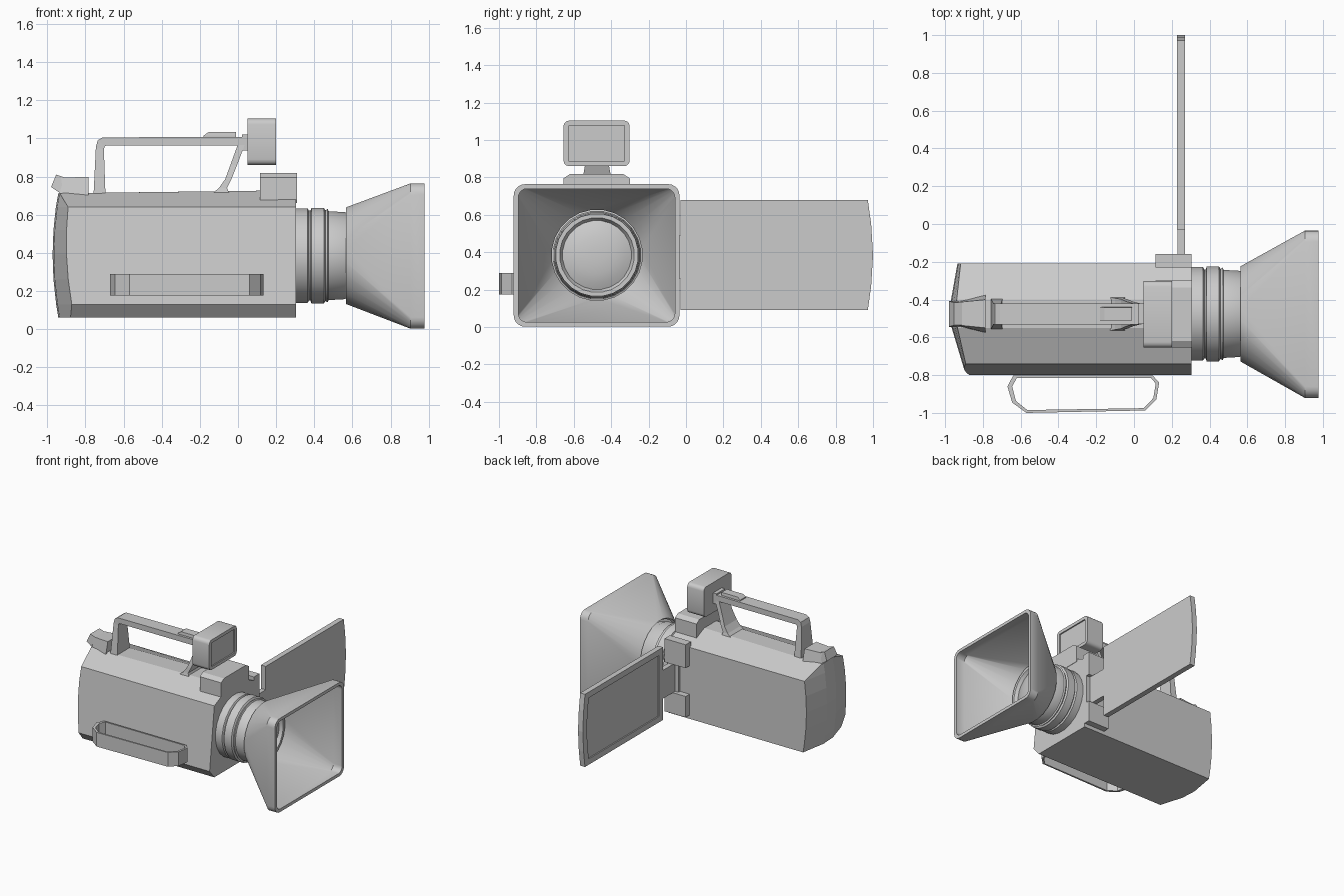
import bpy, bmesh, math

if "Cube" in bpy.data.objects:
    bpy.data.objects.remove(bpy.data.objects["Cube"])

CY, CZ = -0.476, 0.385      # lens axis


def finish(name, bm, smooth=None, flatten=False):
    bmesh.ops.remove_doubles(bm, verts=bm.verts, dist=0.0005)
    if flatten:
        bmesh.ops.dissolve_limit(bm, angle_limit=0.01, verts=bm.verts, edges=bm.edges)
    bmesh.ops.recalc_face_normals(bm, faces=bm.faces)
    me = bpy.data.meshes.new(name)
    bm.to_mesh(me)
    bm.free()
    ob = bpy.data.objects.new(name, me)
    bpy.context.collection.objects.link(ob)
    if smooth:
        bpy.ops.object.select_all(action='DESELECT')
        ob.select_set(True)
        bpy.context.view_layer.objects.active = ob
        bpy.ops.object.shade_smooth_by_angle(angle=math.radians(smooth))
    return ob


def loft(name, rings, closed=False, smooth=None):
    """Skin a list of equal-length point rings; cap the ends unless closed."""
    bm = bmesh.new()
    vs = [[bm.verts.new(p) for p in r] for r in rings]
    n = len(vs[0])
    pairs = list(zip(vs, vs[1:])) + ([(vs[-1], vs[0])] if closed else [])
    for a, b in pairs:
        for i in range(n):
            j = (i + 1) % n
            bm.faces.new((a[i], a[j], b[j], b[i]))
    if not closed:
        bm.faces.new(vs[0])
        bm.faces.new(vs[-1])
    return finish(name, bm, smooth)


def at_x(x, pts):
    return [(x, y, z) for y, z in pts]


def scaled(pts, sy, sz):
    cy = (min(p[0] for p in pts) + max(p[0] for p in pts)) / 2
    cz = (min(p[1] for p in pts) + max(p[1] for p in pts)) / 2
    return [(cy + (y - cy) * sy, cz + (z - cz) * sz) for y, z in pts]


def box(name, x0, x1, y0, y1, z0, z1):
    sq = [(y0, z0), (y1, z0), (y1, z1), (y0, z1)]
    return loft(name, [at_x(x0, sq), at_x(x1, sq)])


def rrect(cy, cz, hw, hh, r, seg=5):
    pts = []
    for k, (sy, sz) in enumerate([(1, 1), (-1, 1), (-1, -1), (1, -1)]):
        for j in range(seg + 1):
            a = math.radians(90 * k + 90 * j / seg)
            pts.append((cy + sy * (hw - r) + r * math.cos(a),
                        cz + sz * (hh - r) + r * math.sin(a)))
    return pts


def circle(r, n=24):
    return [(CY + r * math.cos((i + .5) * math.tau / n),
             CZ + r * math.sin((i + .5) * math.tau / n)) for i in range(n)]


def bar(name, sections):
    """Strip of rectangular sections: two (x, z) edge points and a half width."""
    return loft(name, [[(a[0], CY - w, a[1]), (a[0], CY + w, a[1]),
                        (b[0], CY + w, b[1]), (b[0], CY - w, b[1])]
                       for a, b, w in sections])


# main body: rows in z, with a bulged rear
def rear_x(y, z):
    pts = [(-.80, -.89), (-.55, -.965), (-.42, -.972), (-.21, -.935)]
    for (y0, x0), (y1, x1) in zip(pts, pts[1:]):
        if y <= y1 + 1e-6:
            break
    return x0 + (x1 - x0) * (y - y0) / (y1 - y0) + .03 * ((z - .39) / .33) ** 2


rows = [(.06, -.74, -.21), (.13, -.80, -.21), (.26, -.785, -.21), (.39, -.77, -.21),
        (.52, -.755, -.21), (.64, -.74, -.21), (.72, -.55, -.40)]
bm = bmesh.new()
back, front = [], []
for z, y0, y1 in rows:
    ys = [y0, max(-.55, y0 + .01), min(-.42, y1 - .01), y1]
    back.append([bm.verts.new((rear_x(y, z), y, z - (.008 if z > .7 else 0))) for y in ys])
    front.append([bm.verts.new((.305, y, z + (.008 if z > .7 else 0))) for y in ys])
for g in (back, front):
    for a, b in zip(g, g[1:]):
        for i in range(3):
            bm.faces.new((a[i], a[i + 1], b[i + 1], b[i]))


def rim(g):
    return g[0] + [r[-1] for r in g[1:-1]] + g[-1][::-1] + [r[0] for r in g[-2:0:-1]]


rb, rf = rim(back), rim(front)
for i in range(len(rb)):
    j = (i + 1) % len(rb)
    bm.faces.new((rb[i], rb[j], rf[j], rf[i]))
finish("camera_body", bm, flatten=True)

# lens barrel with grooves, recess and domed glass
prof = [(.29, .25), (.365, .25), (.372, .238), (.38, .238), (.385, .253), (.45, .253),
        (.458, .24), (.47, .247), (.475, .235), (.56, .23), (.57, .225)]
loft("lens_barrel", [at_x(x, circle(r)) for x, r in prof], smooth=30)
glass = [(.56, .225), (.60, .222), (.60, .20), (.575, .185), (.59, .15), (.602, .10), (.608, .04)]
loft("lens_glass", [at_x(x, circle(r)) for x, r in glass], smooth=30)

# lens hood, hollow, blending circle to rounded rectangle
outer = rrect(-.478, .383, .443, .381, .06)
inner = rrect(-.478, .383, .418, .356, .045)
loft("lens_hood", [at_x(.565, circle(.255)), at_x(.905, outer), at_x(.977, outer),
                   at_x(.977, inner), at_x(.90, inner), at_x(.58, circle(.243))],
     closed=True, smooth=30)

# block above the lens
loft("front_block", [at_x(x, [(-.655, .66), (-.30, .66), (-.30, .795), (-.335, .818),
                              (-.62, .818), (-.655, .795)]) for x in (.115, .308)])

# hinge for the side screen
for part, z0, z1 in (("upper", .49, .68), ("lower", .09, .26)):
    box("hinge_" + part, .115, .305, -.23, -.16, z0, z1)
box("hinge_plate", .20, .305, -.23, -.19, .20, .55)
box("screen_arm", .23, .27, -.20, -.02, .26, .49)

# fold-out screen with recessed display
panel = [(-.03, .09), (.972, .09), (.99, .22), (1, .385), (.99, .55), (.972, .68), (-.03, .68)]
disp = scaled(panel, .90, .84)
loft("side_screen", [at_x(.237, disp), at_x(.227, disp), at_x(.227, panel), at_x(.27, panel)])

# carrying handle and front strut
bar("handle", [((-.757, .71), (-.695, .71), .08), ((-.745, .955), (-.703, .94), .056),
               ((-.735, .99), (-.70, .957), .055), ((-.71, 1.005), (-.69, .962), .055),
               ((.04, 1.008), (.04, .962), .055)])
bar("handle_strut", [((-.135, .71), (-.045, .71), .09), ((-.10, .74), (-.057, .74), .083),
                     ((-.068, .785), (-.035, .785), .078), ((-.04, .86), (-.005, .86), .065),
                     ((-.002, .965), (.035, .965), .055)])
bar("handle_button", [((-.18, 1.0), (-.01, 1.0), .036), ((-.18, 1.015), (-.01, 1.015), .036),
                      ((-.155, 1.032), (-.01, 1.032), .034)])

# small monitor on the handle
box("monitor_mount", .02, .06, -.53, -.42, .935, 1.02)
mon = rrect(-.478, .982, .177, .122, .03, 3)
view = rrect(-.478, .982, .150, .096, .006, 3)
loft("monitor", [at_x(.05, mon), at_x(.20, mon), at_x(.20, view), at_x(.19, view)], smooth=35)

# rear viewfinder and tilted eyepiece
loft("viewfinder", [at_x(-.935, [(-.54, .70), (-.41, .70), (-.415, .795), (-.535, .795)]),
                    at_x(-.785, [(-.575, .70), (-.375, .70), (-.40, .797), (-.55, .797)])])
bar("eyepiece", [((-.98, .745), (-.935, .715), .068), ((-.953, .81), (-.91, .795), .06)])

# hand strap loop
path = [(-.64, -.803), (.10, -.803), (.133, -.84), (.118, -.93), (.06, -.987),
        (-.57, -1.0), (-.645, -.945), (-.67, -.86)]
inside = [(-.62, -.815), (.09, -.815), (.115, -.845), (.102, -.922), (.052, -.975),
          (-.565, -.985), (-.625, -.937), (-.645, -.86)]
loft("hand_strap", [[(x, y, z) for x, y in p] for p, z in
                    ((path, .175), (path, .29), (inside, .29), (inside, .175))], closed=True)
